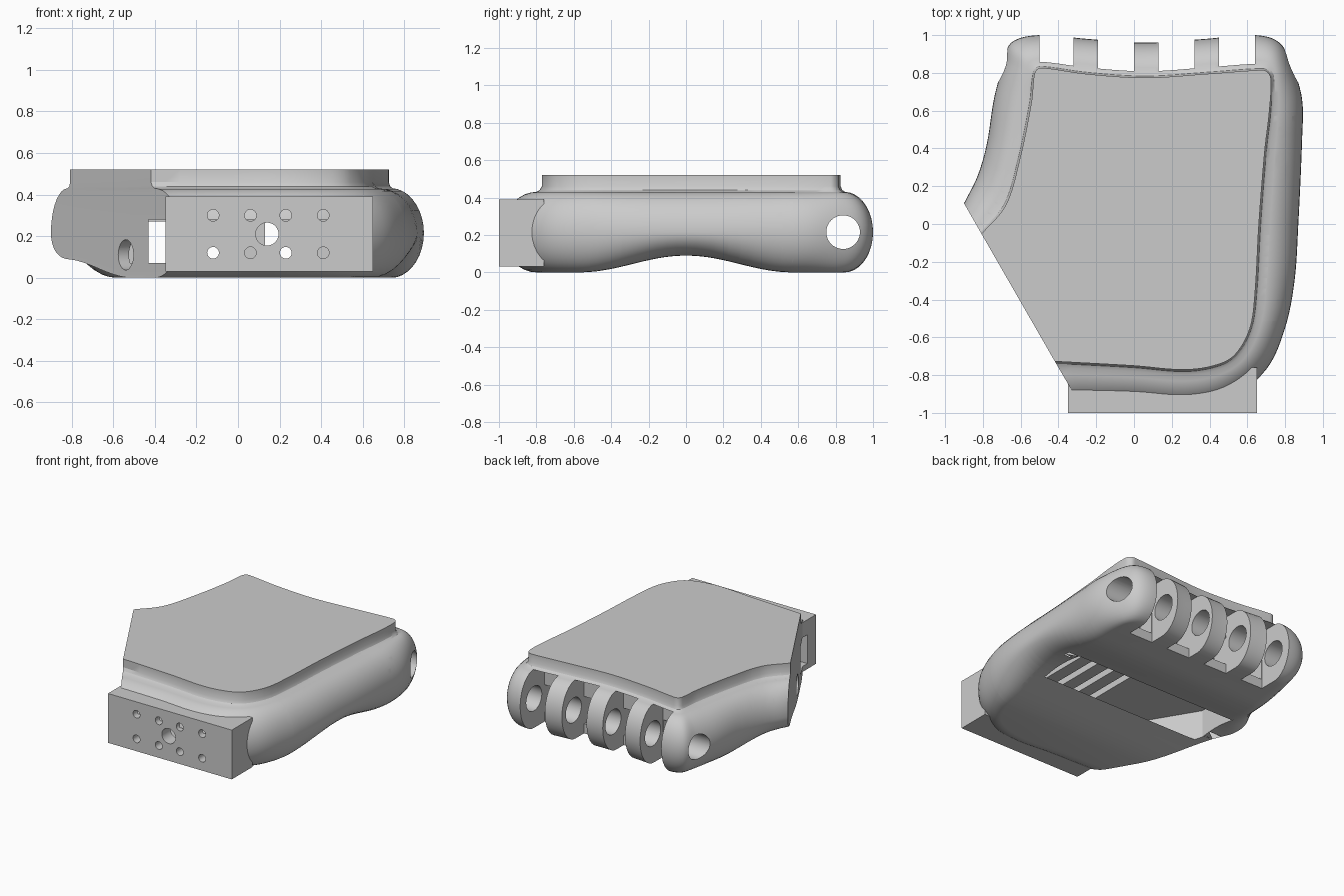
import bpy, bmesh, math
from mathutils import Vector, Matrix

cube = bpy.data.objects.get("Cube")
if cube:
    bpy.data.objects.remove(cube, do_unlink=True)

grey = bpy.data.materials.new("plain grey")
grey.use_nodes = True
grey.diffuse_color = (0.6, 0.6, 0.6, 1)
grey.node_tree.nodes["Principled BSDF"].inputs["Base Color"].default_value = (0.6, 0.6, 0.6, 1)


def make(name, bm):
    bm.normal_update()
    bmesh.ops.recalc_face_normals(bm, faces=bm.faces)
    if bm.calc_volume(signed=True) < 0:
        bmesh.ops.reverse_faces(bm, faces=bm.faces)
    mesh = bpy.data.meshes.new(name)
    bm.to_mesh(mesh)
    bm.free()
    mesh.materials.append(grey)
    obj = bpy.data.objects.new(name, mesh)
    bpy.context.collection.objects.link(obj)
    return obj


def skin(rings):
    """Closed skin through a stack of equal rings, capped at both ends."""
    bm = bmesh.new()
    rows = [[bm.verts.new(p) for p in ring] for ring in rings]
    for low, high in zip(rows, rows[1:]):
        for i in range(len(low)):
            j = (i + 1) % len(low)
            bm.faces.new((low[i], low[j], high[j], high[i]))
    bm.faces.new(rows[0][::-1])
    bm.faces.new(rows[-1])
    bm.normal_update()
    return bm


def box(name, x, y, z):
    corners = [(x[0], y[0]), (x[1], y[0]), (x[1], y[1]), (x[0], y[1])]
    return make(name, skin([[(*c, h) for c in corners] for h in z]))


def rod(name, centre, axis, radius, length):
    bm = bmesh.new()
    turn = Vector(axis).to_track_quat('Z', 'Y').to_matrix().to_4x4()
    bmesh.ops.create_cone(bm, cap_ends=True, segments=40, radius1=radius, radius2=radius,
                          depth=length, matrix=Matrix.Translation(centre) @ turn)
    return make(name, bm)


def volume(mesh):
    bm = bmesh.new()
    bm.from_mesh(mesh)
    size = bm.calc_volume(signed=True)
    bm.free()
    return size


def cut(target, cutter, keep=False):
    """Subtract the cutter, trying the next solver if the volume comes out wrong."""
    before = target.data.copy()
    full = volume(before)
    bpy.context.view_layer.objects.active = target
    for solver in ('EXACT', 'MANIFOLD', 'FLOAT'):
        mod = target.modifiers.new("cut", 'BOOLEAN')
        mod.operation = 'DIFFERENCE'
        mod.solver = solver
        mod.object = cutter
        bpy.ops.object.modifier_apply(modifier=mod.name)
        if 0.5 * full < volume(target.data) < 1.001 * full:
            break
        target.data = before.copy()
    if not keep:
        bpy.data.objects.remove(cutter, do_unlink=True)


def spline(points, steps=6):
    """Smooth open curve whose tangents follow the local spacing."""
    pts = [Vector(p) for p in points]
    pts = [2 * pts[0] - pts[1]] + pts + [2 * pts[-1] - pts[-2]]
    out = []
    for a, b, c, d in zip(pts, pts[1:], pts[2:], pts[3:]):
        chord = (c - b).length
        m, n = (c - a).normalized() * chord, (d - b).normalized() * chord
        for s in range(steps):
            t = s / steps
            blend = t * t * (3 - 2 * t)
            out.append(b.lerp(c, blend) + m * t * (1 - t) ** 2 - n * t * t * (1 - t))
    return out + [pts[-2]]


# Plan outlines: widest bulge and raised lid; both ends lie on the slanted thumb face.
# They run counter-clockwise seen from above once reversed.
outer = spline([(-.9, .11), (-.83, .25), (-.78, .42), (-.74, .67), (-.69, .85), (-.65, .96),
                (-.5, 1), (-.25, .98), (.06, .96), (.38, .98), (.64, 1), (.77, .96),
                (.84, .83), (.89, .66), (.89, .45), (.87, 0), (.85, -.3), (.8, -.55),
                (.7, -.77), (.5, -.93), (.28, -.98), (0, -.965), (-.28, -.965)])[::-1]
inner = spline([(-.82, -.03), (-.7, .12), (-.63, .35), (-.57, .65), (-.55, .8), (-.53, .84),
                (-.48, .85), (-.25, .82), (.06, .8), (.38, .82), (.66, .84), (.71, .83),
                (.74, .78), (.74, .6), (.72, .4), (.69, 0), (.67, -.35), (.64, -.55),
                (.56, -.7), (.45, -.77), (.27, -.8), (0, -.78), (-.4, -.76)])[::-1]
MID, ARCH = 0.215, 0.57


def ring(t, z):
    flat = [o.lerp(i, t) for o, i in zip(outer, inner)]
    return [(p.x, p.y, z) for p in flat]


# Palm shell with rounded rim and raised lid
steps = 18
angles = [math.pi * k / steps for k in range(steps + 1)]
rings = [ring(1 - math.sin(a), MID - MID * math.cos(a)) for a in angles]
rings += [ring(1.1, 0.44), ring(1.16, 0.46), ring(1.16, 0.52)]
shell = skin(rings)

# Slice the shell across and lift the underside into an arch
for k in range(-10, 11):
    bmesh.ops.bisect_plane(shell, geom=shell.verts[:] + shell.edges[:] + shell.faces[:],
                           dist=1e-5, plane_co=(0, ARCH * k / 10, 0), plane_no=(0, 1, 0))
for v in shell.verts:
    if v.co.z < MID and abs(v.co.y) < ARCH:
        lift = 0.045 * (1 + math.cos(math.pi * v.co.y / ARCH))
        v.co.z += lift * (1 - v.co.z / MID)
palm = make("palm_shell", shell)

# Gaps between the knuckles, each with a tunnel to the inside
for x in [(-.5, -.32), (-.19, 0), (.13, .32), (.45, .64)]:
    cut(palm, box("gap_cutter", x, (.72, 1.2), (-.1, .429)))
    cut(palm, box("tunnel_cutter", (x[0] + .001, x[1] - .001), (.55, .8), (.07, .27)))

# Hinge pin hole and thumb hole
cut(palm, rod("pin_cutter", (0, .84, MID), (1, 0, 0), .09, 3))
cut(palm, rod("thumb_cutter", (-.54, -.515, .11), (-.867, -.5, 0), .073, .4))

# Mounting block
block = box("wrist_block", (-.35, .65), (-1, -.76), (.03, .39))
holes = [(x, z, .028) for x in (-.12, .06, .23, .41) for z in (.12, .3)] + [(.14, .21, .055)]
for x, z, r in holes:
    cut(block, rod("bolt_cutter", (x, -1, z), (0, 1, 0), r, .3))

# Inner chamber, open to the front behind the block
plan = [(-.43, -.99), (.62, -.99), (.62, .6), (-.43, .6), (-.43, .31),
        (-.7, .31), (-.7, -.13), (-.43, -.58)]
chamber = make("chamber_cutter", skin([[(*p, z) for p in plan] for z in (.07, .28)]))
cut(palm, chamber)
cut(block, box("block_chamber_cutter", (-.43, .62), (-.9, -.7), (.07, .28)))

# Slots in the chamber ceiling
for k in range(4):
    x = -.05 + .14 * k
    cut(palm, box("slot_cutter", (x, x + .05), (-.6, .2), (.25, .37)))

# Smooth shading with crisp edges
for obj in (palm, block):
    bpy.ops.object.select_all(action='DESELECT')
    obj.select_set(True)
    bpy.context.view_layer.objects.active = obj
    bpy.ops.object.shade_smooth_by_angle(angle=math.radians(30))
